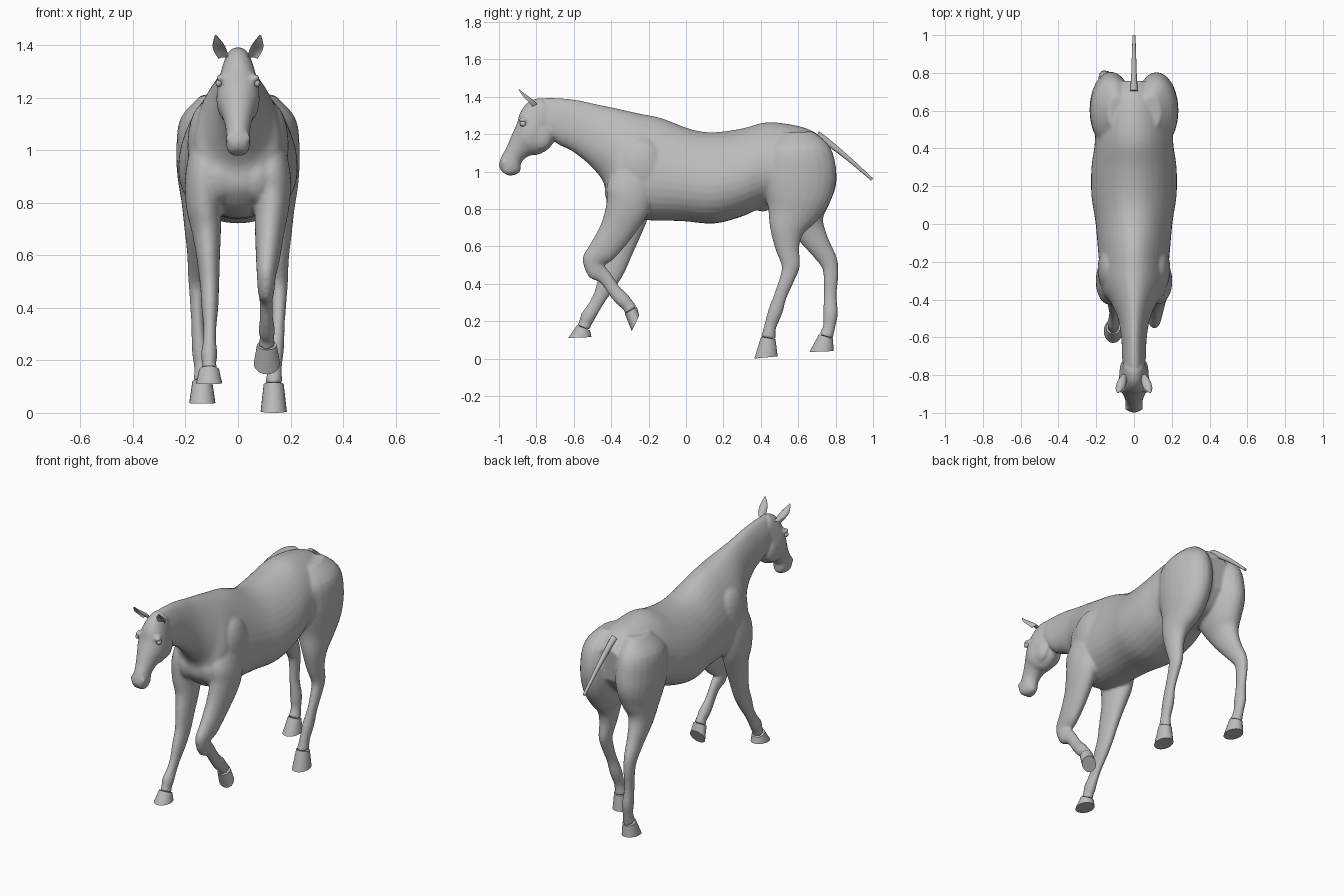
import bpy, bmesh, math
from mathutils import Vector

coat = bpy.data.materials.new("grey_coat")
coat.diffuse_color = (0.5, 0.5, 0.5, 1)


def spline(rows, steps):
    """Catmull-Rom interpolation of the cross-section rows."""
    out = []
    for i in range(len(rows) - 1):
        p = [rows[max(0, min(len(rows) - 1, i + k))] for k in (-1, 0, 1, 2)]
        for s in range(steps):
            t = s / steps
            out.append([0.5 * (2 * b + (c - a) * t + (2 * a - 5 * b + 4 * c - d) * t * t
                               + (3 * b - a - 3 * c + d) * t ** 3) for a, b, c, d in zip(*p)])
    return out + [list(rows[-1])]


def add_loft(bm, rows, n=24, steps=4, egg=0.0, cup=False):
    """Oval rings; each row is front y, z, back y, z, half width, centre x."""
    rows = [tuple(r) + (0,) * (6 - len(r)) for r in rows]
    rings = []
    for ya, za, yb, zb, w, x in spline(rows, steps):
        a, b = Vector((x, ya, za)), Vector((x, yb, zb))
        ring = []
        for k in range(n):
            t = 2 * math.pi * k / n
            c, s = math.cos(t), math.sin(t)
            p = (a + b) / 2 + (a - b) / 2 * (-0.5 * c if cup and c > 0 else c)
            p.x += w * s * (1 - egg * c)
            ring.append(bm.verts.new(p))
        rings.append(ring)
    for r, q in zip(rings, rings[1:]):
        for k in range(n):
            bm.faces.new((r[k], r[(k + 1) % n], q[(k + 1) % n], q[k]))
    bm.faces.new(rings[0][::-1])
    bm.faces.new(rings[-1])


def add_ball(bm, centre, size):
    res = bmesh.ops.create_uvsphere(bm, u_segments=20, v_segments=12, radius=1)
    for v in res["verts"]:
        v.co = Vector([c + s * q for c, s, q in zip(centre, size, v.co)])


def finish(name, bm, angle=50):
    bmesh.ops.recalc_face_normals(bm, faces=bm.faces)
    me = bpy.data.meshes.new(name)
    bm.to_mesh(me)
    bm.free()
    me.materials.append(coat)
    ob = bpy.data.objects.new(name, me)
    bpy.context.collection.objects.link(ob)
    bpy.ops.object.select_all(action='DESELECT')
    ob.select_set(True)
    bpy.context.view_layer.objects.active = ob
    bpy.ops.object.shade_smooth_by_angle(angle=math.radians(angle))
    return ob


body = bmesh.new()


def leg(name, side, shape, joints, sole):
    """Limb along its joints; shape holds half depth, half width, centre x."""
    rows = []
    for i, ((y, z), (d, w, x)) in enumerate(zip(joints, shape)):
        p, q = joints[max(i - 1, 0)], joints[min(i + 1, len(joints) - 1)]
        f = Vector((q[1] - p[1], p[0] - q[0])).normalized() * d
        rows.append((y + f.x, z + f.y, y - f.x, z - f.y, w, side * x))
    add_loft(body, rows)
    top = rows[-1][:4] + (rows[-1][4] * 1.12, rows[-1][5])
    bm = bmesh.new()
    add_loft(bm, [top, sole + (.05, top[5])], steps=1)
    finish(name + "_hoof", bm, 40)


# Neck and trunk: topline point, underline point, half width
add_loft(body, [
    (-.82, 1.38, -.74, 1.22, .05), (-.74, 1.395, -.69, 1.15, .062),
    (-.60, 1.385, -.61, 1.11, .066), (-.48, 1.36, -.51, 1.03, .085),
    (-.36, 1.335, -.44, .94, .125), (-.25, 1.31, -.42, .84, .165),
    (-.13, 1.285, -.30, .75, .18), (.03, 1.225, -.02, .735, .20),
    (.15, 1.21, .15, .722, .222), (.30, 1.23, .30, .76, .222),
    (.43, 1.263, .42, .81, .205), (.57, 1.25, .55, .82, .20),
    (.68, 1.215, .66, .85, .17), (.76, 1.15, .74, .95, .10)], n=36, egg=.18)

# Head: brow line point, jaw line point, half width
add_loft(body, [
    (-.78, 1.395, -.70, 1.27, .05), (-.84, 1.375, -.705, 1.17, .066),
    (-.885, 1.32, -.735, 1.12, .08), (-.905, 1.255, -.79, 1.09, .08),
    (-.93, 1.20, -.835, 1.085, .063), (-.96, 1.13, -.88, 1.05, .048),
    (-.99, 1.075, -.885, 1.00, .046), (-1.0, 1.03, -.92, .98, .042),
    (-.985, 1.0, -.955, .98, .028)], egg=-.05)

# Forelegs: one thickness profile, two poses
fore = [(.09, .05, .115), (.128, .075, .125), (.115, .068, .13), (.09, .055, .12),
        (.075, .044, .113), (.06, .036, .108), (.052, .032, .107), (.038, .025, .107),
        (.036, .025, .108), (.039, .031, .11), (.034, .027, .11), (.037, .034, .11)]
shoulder = [(-.25, 1.08), (-.295, .915)]
leg("left_fore", 1, fore, shoulder + [
    (-.315, .805), (-.375, .68), (-.448, .575), (-.495, .52), (-.48, .47),
    (-.43, .43), (-.383, .363), (-.34, .315), (-.31, .285), (-.295, .258)],
    (-.29, .147, -.25, .23))
leg("right_fore", -1, fore, shoulder + [
    (-.31, .785), (-.325, .685), (-.355, .585), (-.385, .48), (-.423, .403),
    (-.46, .33), (-.493, .273), (-.525, .223), (-.54, .185), (-.548, .165)],
    (-.63, .11, -.505, .115))

# Hind legs
hind = [(.09, .05, .09), (.177, .105, .115), (.202, .115, .12), (.183, .105, .125),
        (.138, .085, .13), (.092, .06, .145), (.064, .044, .15), (.049, .034, .156),
        (.04, .029, .156), (.035, .025, .153), (.039, .031, .145), (.033, .027, .14),
        (.039, .034, .136)]
haunch = [(.59, 1.21), (.595, 1.12), (.602, .99)]
leg("left_hind", 1, hind, haunch + [
    (.595, .875), (.57, .775), (.54, .685), (.542, .59), (.56, .495),
    (.54, .425), (.505, .335), (.478, .252), (.45, .17), (.44, .11)],
    (.365, .0, .49, .012))
leg("right_hind", -1, hind, haunch + [
    (.62, .895), (.628, .80), (.648, .71), (.706, .61), (.762, .52),
    (.775, .45), (.771, .34), (.773, .24), (.765, .17), (.748, .118)],
    (.66, .035, .79, .04))

# Muscle masses: breast, shoulder, cheek, brow, nostril rim
for s in (-1, 1):
    add_ball(body, (s * .07, -.36, .90), (.075, .075, .10))
    add_ball(body, (s * .125, -.24, 1.02), (.068, .13, .16))
    add_ball(body, (s * .045, -.78, 1.19), (.032, .065, .075))
    add_ball(body, (s * .066, -.872, 1.275), (.017, .025, .015))
    add_ball(body, (s * .034, -.975, 1.045), (.013, .015, .022))
# Sheath under the belly
add_ball(body, (0, .41, .82), (.03, .05, .035))

# Fuse the masses into one skin
ob = finish("body", body)
rm = ob.modifiers.new("fuse", 'REMESH')
rm.mode = 'VOXEL'
rm.voxel_size = 0.009
rm.use_smooth_shade = True
sm = ob.modifiers.new("soften", 'SMOOTH')
sm.factor, sm.iterations = 0.5, 5

# Tail
bm = bmesh.new()
add_loft(bm, [(.71, 1.215, .69, 1.165, .022), (.77, 1.17, .75, 1.14, .016),
              (.88, 1.075, .866, 1.055, .012), (1.0, .963, .99, .951, .008)], n=12)
finish("tail", bm)

# Ears and eyes
for s, side in ((-1, "right"), (1, "left")):
    bm = bmesh.new()
    add_loft(bm, [(-.85, 1.335, -.795, 1.36, .018, s * .055),
                  (-.87, 1.365, -.82, 1.385, .025, s * .066),
                  (-.89, 1.395, -.855, 1.41, .022, s * .075),
                  (-.898, 1.437, -.892, 1.44, .003, s * .085)], n=16, cup=True)
    finish(side + "_ear", bm)
    bm = bmesh.new()
    add_ball(bm, (s * .073, -.872, 1.255), (.012, .017, .014))
    finish(side + "_eye", bm)
